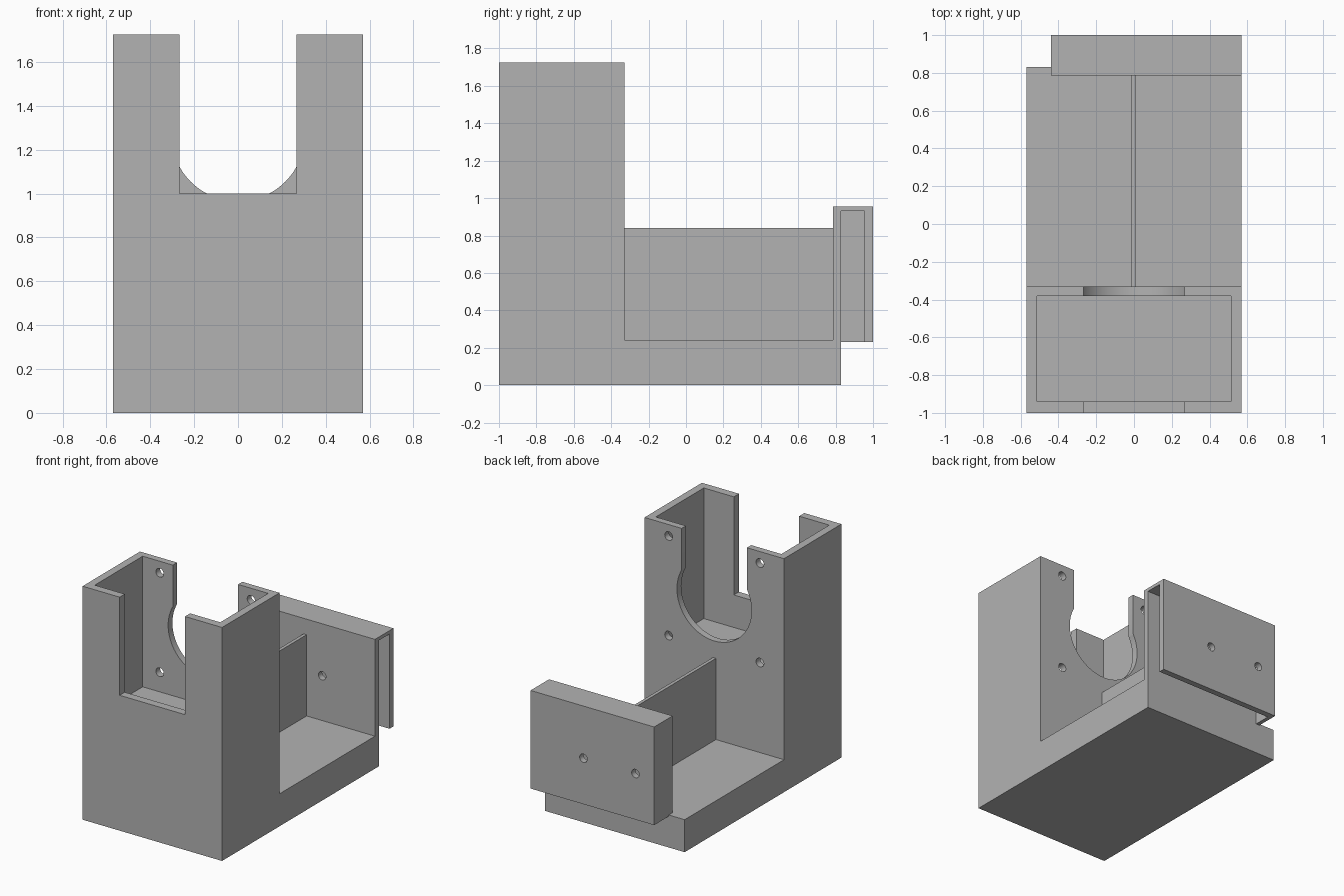
import bpy
import bmesh
import math
from mathutils import Matrix, Vector

cube = bpy.data.objects.get("Cube")
if cube:
    bpy.data.objects.remove(cube, do_unlink=True)

grey = bpy.data.materials.new("plain_grey")
grey.use_nodes = True
colour = (0.45, 0.45, 0.45, 1)
grey.diffuse_color = colour
grey.node_tree.nodes["Principled BSDF"].inputs["Base Color"].default_value = colour


def make_object(name, bm):
    bmesh.ops.recalc_face_normals(bm, faces=bm.faces)
    mesh = bpy.data.meshes.new(name)
    bm.to_mesh(mesh)
    bm.free()
    mesh.materials.append(grey)
    obj = bpy.data.objects.new(name, mesh)
    bpy.context.collection.objects.link(obj)
    return obj


def box(name, x, y, z):
    """Box from (min, max) ranges."""
    bm = bmesh.new()
    size = Vector((x[1] - x[0], y[1] - y[0], z[1] - z[0]))
    centre = Vector((sum(x), sum(y), sum(z))) / 2
    bmesh.ops.create_cube(bm, size=1, matrix=Matrix.Translation(centre) @ Matrix.Diagonal(size).to_4x4())
    return make_object(name, bm)


def bore(x, z, radius, y, segments=32):
    """Cylindrical cutter running front to back."""
    bm = bmesh.new()
    place = Matrix.Translation((x, sum(y) / 2, z)) @ Matrix.Rotation(math.pi / 2, 4, "X")
    bmesh.ops.create_cone(bm, cap_ends=True, segments=segments, radius1=radius,
                          radius2=radius, depth=y[1] - y[0], matrix=place)
    return make_object("bore_cutter", bm)


def extrude_side_profile(name, points, x):
    """Side outline (y, z) extruded across x."""
    bm = bmesh.new()
    face = bm.faces.new([bm.verts.new((x[0], py, pz)) for py, pz in points])
    new = bmesh.ops.extrude_face_region(bm, geom=[face])["geom"]
    bmesh.ops.translate(bm, vec=(x[1] - x[0], 0, 0),
                        verts=[v for v in new if isinstance(v, bmesh.types.BMVert)])
    return make_object(name, bm)


def activate(obj):
    bpy.ops.object.select_all(action="DESELECT")
    obj.select_set(True)
    bpy.context.view_layer.objects.active = obj


def cut(obj, cutters):
    for cutter in cutters:
        cutter.hide_render = True
        activate(obj)
        mod = obj.modifiers.new("cut", "BOOLEAN")
        mod.operation = "DIFFERENCE"
        mod.solver = "EXACT"
        mod.object = cutter
        bpy.ops.object.modifier_apply(modifier=mod.name)
        bpy.data.objects.remove(cutter, do_unlink=True)
    activate(obj)
    bpy.ops.object.shade_smooth_by_angle(angle=math.radians(30))


# L-shaped body: tall open housing at the front, low base behind
WIDTH = (-0.57, 0.57)
body = extrude_side_profile(
    "housing_and_base",
    [(-1, 0), (0.83, 0), (0.83, 0.24), (-0.33, 0.24), (-0.33, 1.725), (-1, 1.725)], WIDTH)

# Housing cavity, front and rear slots, round opening and screw holes
SLOT = (-0.267, 0.267)
BACK = (-0.5, -0.2)
cutters = [
    box("cavity_cutter", (-0.513, 0.513), (-0.94, -0.38), (0.76, 2)),
    box("front_slot_cutter", SLOT, (-1.1, -0.9), (1.0, 2)),
    box("rear_slot_cutter", SLOT, BACK, (1.27, 2)),
    bore(0, 1.27, 0.305, BACK, 96),
]
cutters += [bore(x, z, 0.032, BACK) for x in (-0.373, 0.373) for z in (0.905, 1.64)]
cut(body, cutters)

# Thin rib joining the housing to the rear bracket
box("centre_rib", (-0.014, 0.011), (-0.33, 0.785), (0.24, 0.84))

# Hollow rear bracket, open below and at its left end
bracket = box("rear_bracket", (-0.44, 0.57), (0.785, 1), (0.23, 0.955))
cut(bracket, [box("pocket_cutter", (-0.41, 0.7), (0.83, 0.955), (0.1, 0.93))]
    + [bore(x, 0.57, 0.031, (0.7, 1.1)) for x in (-0.287, 0.138)])
